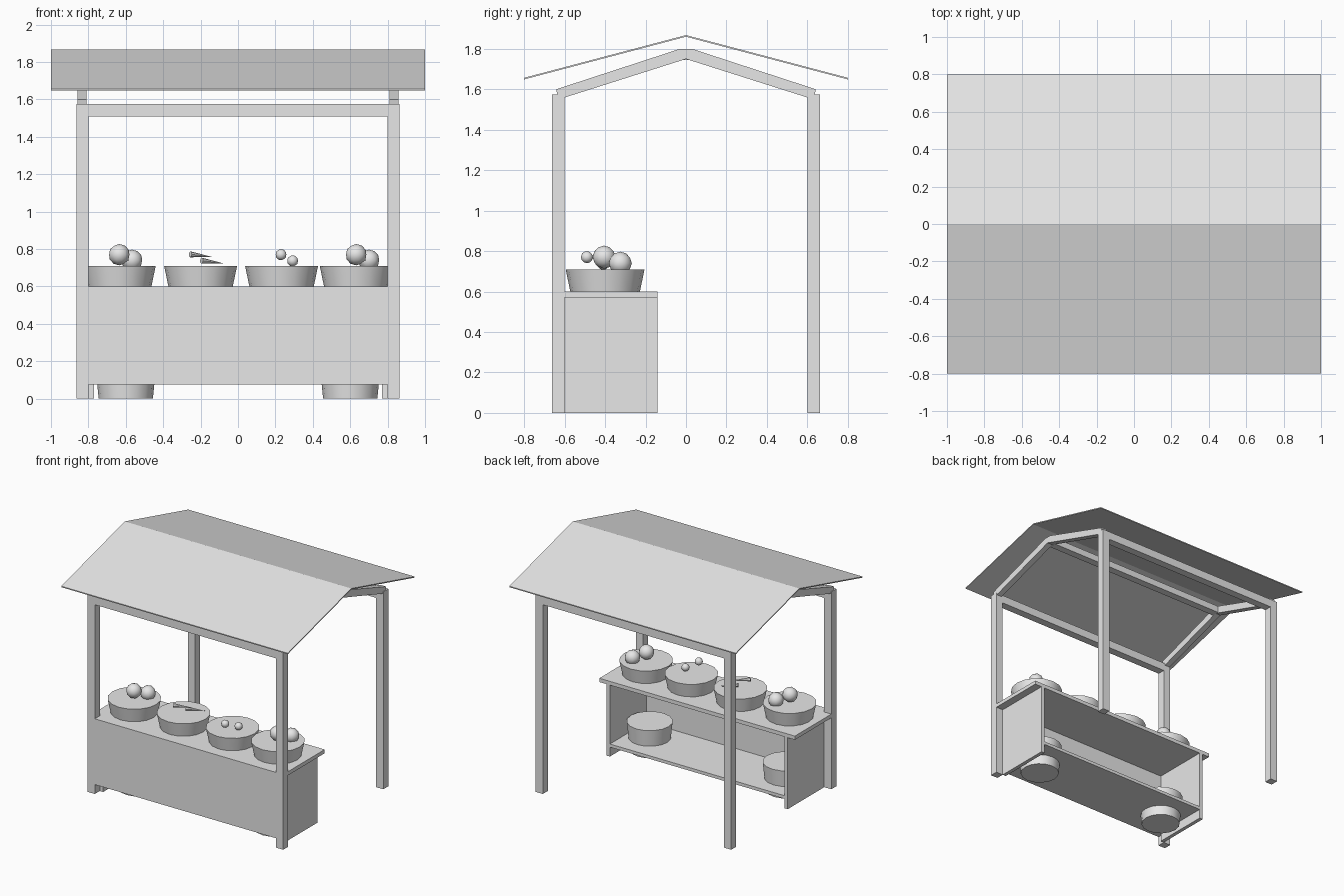
import bpy
import bmesh
from math import radians
from mathutils import Vector

cube = bpy.data.objects.get("Cube")
if cube:
    bpy.data.objects.remove(cube, do_unlink=True)

clay = bpy.data.materials.new("pale_grey")
clay.use_nodes = True
clay.diffuse_color = (0.8, 0.8, 0.8, 1)
clay.node_tree.nodes["Principled BSDF"].inputs["Base Color"].default_value = (0.8, 0.8, 0.8, 1)


def finish(name, bm, smooth=False):
    bmesh.ops.recalc_face_normals(bm, faces=bm.faces)
    mesh = bpy.data.meshes.new(name)
    bm.to_mesh(mesh)
    bm.free()
    mesh.materials.append(clay)
    obj = bpy.data.objects.new(name, mesh)
    bpy.context.collection.objects.link(obj)
    if smooth:
        bpy.ops.object.select_all(action='DESELECT')
        obj.select_set(True)
        bpy.context.view_layer.objects.active = obj
        bpy.ops.object.shade_smooth_by_angle(angle=radians(40))
    return obj


def box(name, x, y, z):
    """Box from (low, high) ranges on each axis."""
    bm = bmesh.new()
    bmesh.ops.create_cube(bm, size=1)
    for v in bm.verts:
        v.co = [lo + (c + 0.5) * (hi - lo) for c, (lo, hi) in zip(v.co, (x, y, z))]
    return finish(name, bm)


def extrude_x(name, profile, x0, x1):
    """Closed y-z profile extruded along x."""
    bm = bmesh.new()
    face = bm.faces.new([bm.verts.new((x0, y, z)) for y, z in profile])
    new = bmesh.ops.extrude_face_region(bm, geom=[face])["geom"]
    moved = [v for v in new if isinstance(v, bmesh.types.BMVert)]
    bmesh.ops.translate(bm, verts=moved, vec=(x1 - x0, 0, 0))
    return finish(name, bm)


def cone(name, base, tip, r1, r2, sides):
    """Tapered solid running from base to tip."""
    bm = bmesh.new()
    base, tip = Vector(base), Vector(tip)
    axis = tip - base
    bmesh.ops.create_cone(bm, cap_ends=True, segments=sides,
                          radius1=r1, radius2=r2, depth=axis.length)
    turn = axis.to_track_quat('Z', 'Y')
    for v in bm.verts:
        v.co = turn @ v.co + (base + tip) / 2
    return finish(name, bm, smooth=True)


def ball(name, centre, radius):
    bm = bmesh.new()
    bmesh.ops.create_icosphere(bm, subdivisions=2, radius=radius)
    bmesh.ops.translate(bm, verts=bm.verts, vec=centre)
    return finish(name, bm, smooth=True)


def span(a, b, sign):
    return tuple(sorted((a * sign, b * sign)))


IN, OUT = 0.80, 0.863     # post faces in x
Y_IN, Y_OUT = 0.60, 0.663  # post faces in y

# Frame: posts, long beams, rafters and ridge
for sy, end in ((-1, "front"), (1, "back")):
    for sx, side in ((1, "left"), (-1, "right")):
        box(f"{end}_{side}_post", span(IN, OUT, sx), span(Y_IN, Y_OUT, sy), (0, 1.575))
    box(f"{end}_beam", (-IN, IN), span(Y_IN, Y_OUT, sy), (1.51, 1.575))

rafter = [(-0.642, 1.6), (-0.03, 1.8), (0.03, 1.8), (0.642, 1.6),
          (0.63, 1.55), (0, 1.75), (-0.63, 1.55)]
for sx, side in ((1, "left"), (-1, "right")):
    extrude_x(f"{side}_rafter", rafter, *span(0.81, 0.858, sx))
box("ridge_beam", (-0.81, 0.81), (-0.03, 0.03), (1.745, 1.798))

# Thin gable roof
roof = [(-0.8, 1.657), (0, 1.868), (0.8, 1.657), (0.8, 1.649), (0, 1.86), (-0.8, 1.649)]
extrude_x("roof", roof, -1, 1)

# Counter
BACK = -0.14
box("counter_top", (-OUT, OUT), (-Y_IN, BACK), (0.57, 0.6))
box("counter_front", (-IN, IN), (-Y_OUT, -Y_IN), (0.075, 0.6))
box("shelf", (-0.77, 0.77), (-Y_IN, BACK), (0.075, 0.1))
for sx, side in ((1, "left"), (-1, "right")):
    box(f"{side}_counter_side", span(0.77, IN, sx), (-Y_IN, BACK), (0, 0.57))

# Baskets on the counter and on the shelf
ROW = -0.4
for i, x in enumerate((-0.635, -0.2, 0.233, 0.632)):
    cone(f"counter_basket_{i + 1}", (x, ROW, 0.6), (x, ROW, 0.71), 0.172, 0.195, 16)
for x, side in ((0.6, "left"), (-0.6, "right")):
    cone(f"{side}_shelf_basket", (x, ROW, 0), (x, ROW, 0.23), 0.145, 0.168, 16)

# Produce
for x, side in ((0.632, "left"), (-0.635, "right")):
    ball(f"{side}_large_fruit_1", (x, -0.405, 0.77), 0.057)
    ball(f"{side}_large_fruit_2", (x + 0.068, -0.325, 0.74), 0.057)
ball("small_fruit_1", (0.23, -0.49, 0.77), 0.03)
ball("small_fruit_2", (0.292, -0.41, 0.737), 0.03)
cone("carrot_1", (-0.255, -0.45, 0.772), (-0.135, -0.38, 0.757), 0.016, 0, 8)
cone("carrot_2", (-0.195, -0.38, 0.738), (-0.075, -0.31, 0.723), 0.016, 0, 8)
